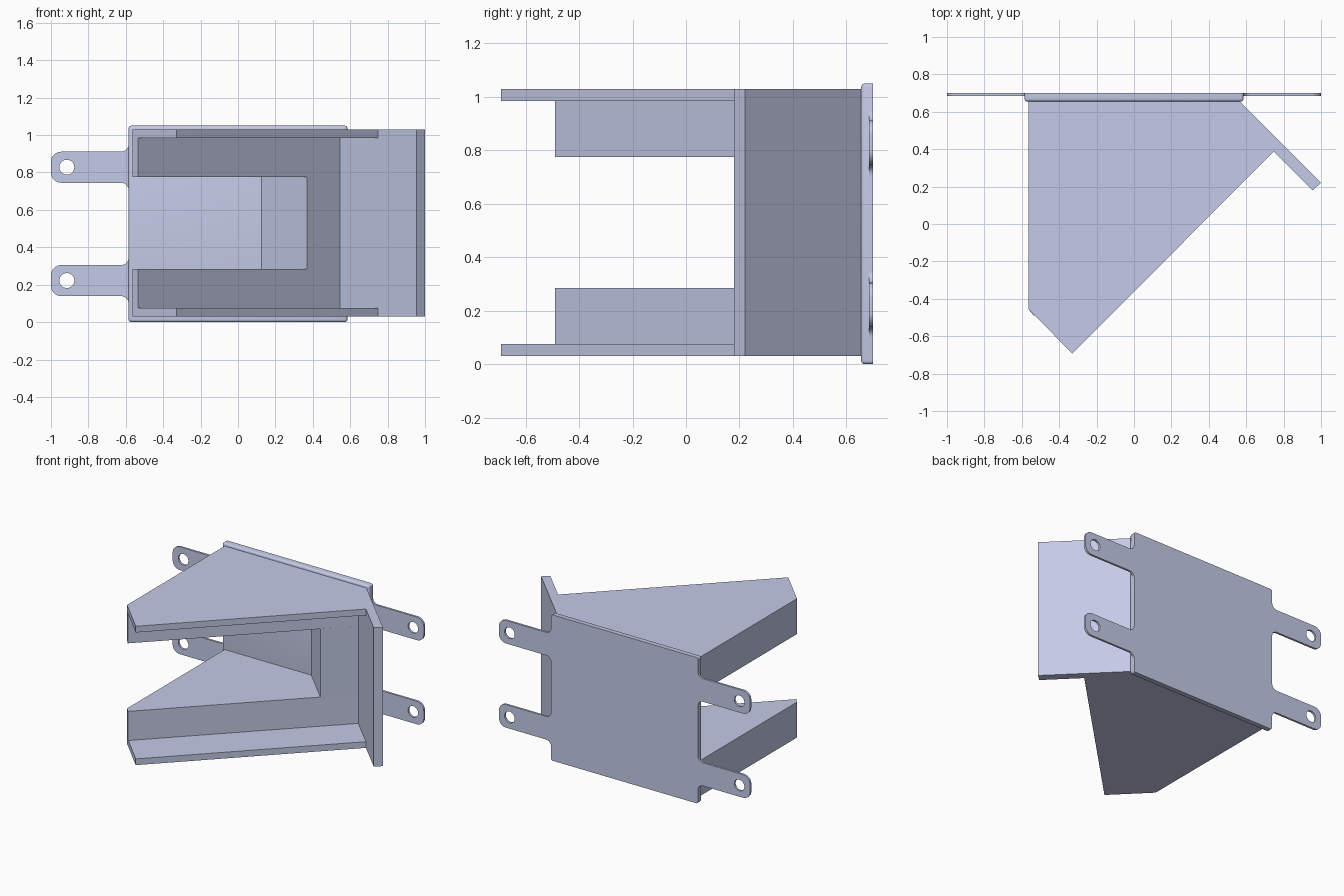
import bpy, bmesh
from math import sin, cos, pi, radians
from mathutils import Matrix

cube = bpy.data.objects.get("Cube")
if cube:
    bpy.data.objects.remove(cube, do_unlink=True)

COLOUR = (0.591, 0.638, 0.855, 1)
paint = bpy.data.materials.new("pale blue grey")
paint.use_nodes = True
paint.diffuse_color = COLOUR
paint.node_tree.nodes["Principled BSDF"].inputs["Base Color"].default_value = COLOUR


def add_object(name, bm):
    """Turn a bmesh into a painted object."""
    bmesh.ops.recalc_face_normals(bm, faces=bm.faces)
    mesh = bpy.data.meshes.new(name)
    bm.to_mesh(mesh)
    bm.free()
    mesh.materials.append(paint)
    obj = bpy.data.objects.new(name, mesh)
    bpy.context.collection.objects.link(obj)
    return obj


def smooth(obj):
    bpy.ops.object.select_all(action='DESELECT')
    obj.select_set(True)
    bpy.context.view_layer.objects.active = obj
    bpy.ops.object.shade_smooth_by_angle(angle=radians(35))


def prism(name, outline, z0, z1):
    """Extrude a plan outline from z0 up to z1."""
    bm = bmesh.new()
    face = bm.faces.new([bm.verts.new((x, y, z0)) for x, y in outline])
    top = bmesh.ops.extrude_face_region(bm, geom=[face])
    verts = [v for v in top["geom"] if isinstance(v, bmesh.types.BMVert)]
    bmesh.ops.translate(bm, verts=verts, vec=(0, 0, z1 - z0))
    return add_object(name, bm)


def arc(cx, cy, r, start, end, steps=8):
    angles = [radians(start + (end - start) * i / steps) for i in range(steps + 1)]
    return [(cx + r * cos(a), cy + r * sin(a)) for a in angles]


def mounting_tab(name, side, z):
    """Thin lug with rounded end, flared root and screw hole."""
    half, root, flare, r = 0.083, 0.585, 0.04, 0.055
    upper = (arc(root + flare, half + flare, flare, 180, 270)
             + arc(1 - r, half - r, r, 90, 0))
    outline = upper + [(x, -y) for x, y in reversed(upper)]
    hole = arc(0.915, 0, 0.04, 0, 360, 32)[:-1]
    curve = bpy.data.curves.new(name, 'CURVE')
    curve.dimensions = '2D'
    curve.fill_mode = 'BOTH'
    curve.extrude = 0.0075
    for loop in (outline, hole):
        spline = curve.splines.new('POLY')
        spline.points.add(len(loop) - 1)
        for point, (x, y) in zip(spline.points, loop):
            point.co = (x * side, y, 0, 1)
        spline.use_cyclic_u = True
    helper = bpy.data.objects.new(name + "_outline", curve)
    bpy.context.collection.objects.link(helper)
    bpy.context.view_layer.update()
    shape = helper.evaluated_get(bpy.context.evaluated_depsgraph_get())
    mesh = bpy.data.meshes.new_from_object(shape)
    bm = bmesh.new()
    bm.from_mesh(mesh)
    bpy.data.objects.remove(helper)
    bpy.data.curves.remove(curve)
    bpy.data.meshes.remove(mesh)
    bmesh.ops.remove_doubles(bm, verts=bm.verts, dist=0.0001)
    for f in bm.faces:
        f.material_index = 0
    bm.transform(Matrix.Translation((0, 0.6925, z)) @ Matrix.Rotation(pi / 2, 4, 'X'))
    smooth(add_object(name, bm))


# Back plate, softened everywhere except around its flat rear face
BACK, FRONT = 0.70, 0.655
bm = bmesh.new()
bmesh.ops.create_cube(bm, size=1)
bm.transform(Matrix.Translation((0, (BACK + FRONT) / 2, 0.525))
             @ Matrix.Diagonal((1.17, BACK - FRONT, 1.05, 1)))
edges = [e for e in bm.edges if min(v.co.y for v in e.verts) < BACK - 0.01]
bmesh.ops.bevel(bm, geom=edges, offset=0.014, segments=4, profile=0.5, affect='EDGES')
smooth(add_object("back_plate", bm))

# Four mounting tabs
for side, side_name in ((1, "left"), (-1, "right")):
    for z, level in ((0.222, "lower"), (0.828, "upper")):
        mounting_tab(f"{level}_{side_name}_tab", side, z)

# Diagonal fin running the full height
prism("diagonal_fin",
      [(0.48, FRONT), (0.955, 0.18), (1, 0.22), (0.565, FRONT)], 0.03, 1.03)

# Overhanging flanges and the wedge blocks between them
flange = [(-0.565, FRONT), (-0.565, -0.455), (-0.33, -0.692), (0.7475, 0.3875), (0.48, FRONT)]
wedge = [(-0.565, FRONT), (-0.565, -0.455), (-0.535, -0.49), (0.545, 0.59), (0.48, FRONT)]
prism("lower_flange", flange, 0.03, 0.075)
prism("upper_flange", flange, 0.985, 1.03)
prism("lower_wedge", wedge, 0.075, 0.285)
prism("upper_wedge", wedge, 0.775, 0.985)

# Post closing the end of the slot
prism("slot_post",
      [(0.125, FRONT), (0.368, 0.412), (0.545, 0.59), (0.48, FRONT)], 0.285, 0.775)
